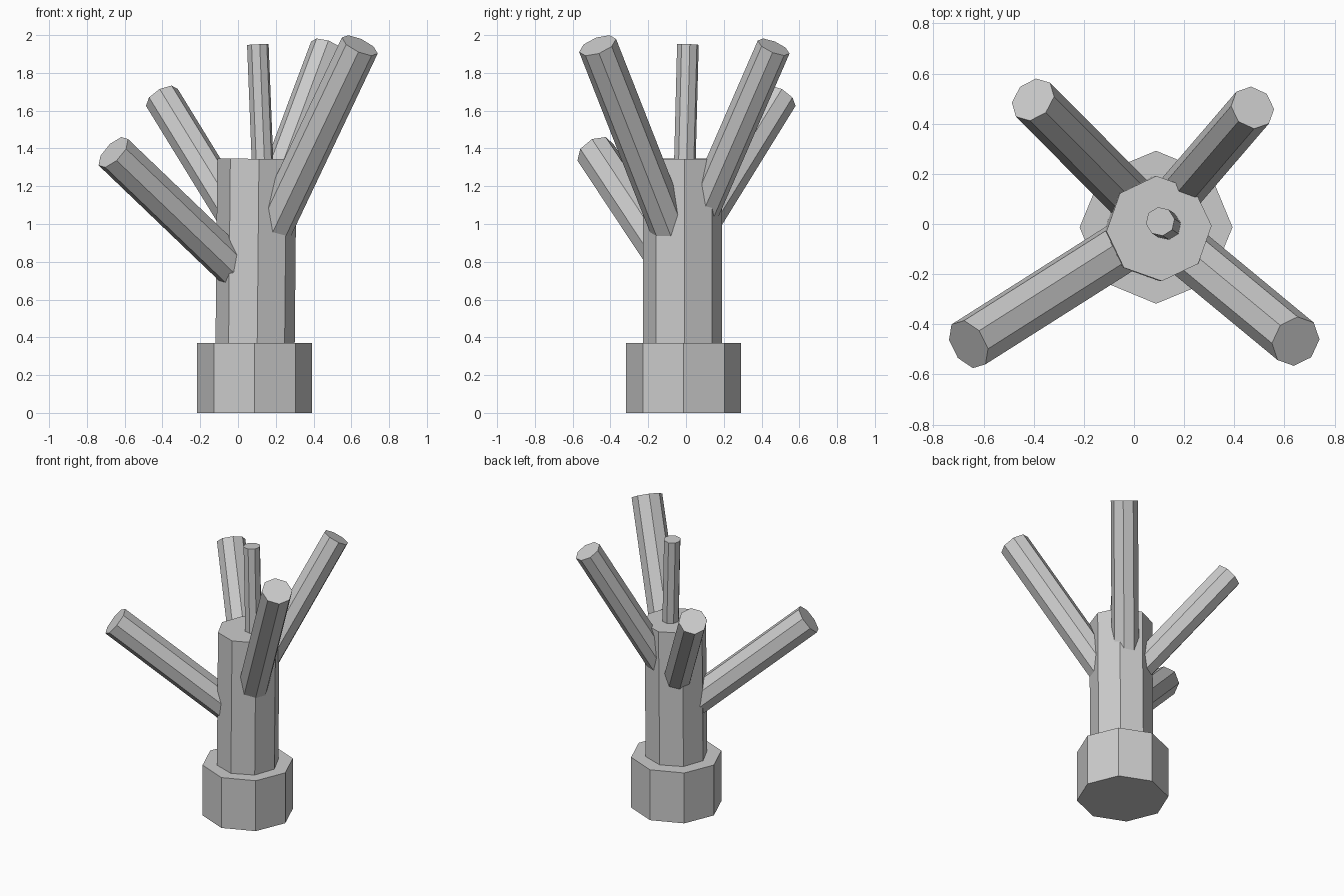
import bpy
from math import radians
from mathutils import Vector, Quaternion

if "Cube" in bpy.data.objects:
    bpy.data.objects.remove(bpy.data.objects["Cube"])


def limb(name, start, end, radius, twist=0):
    """Flat-shaded eight-sided cylinder running from start to end."""
    a, b = Vector(start), Vector(end)
    axis = b - a
    bpy.ops.mesh.primitive_cylinder_add(vertices=8, radius=radius,
                                        depth=axis.length, location=(a + b) / 2)
    obj = bpy.context.object
    obj.name = name
    turn = Vector((0, 0, 1)).rotation_difference(axis)
    obj.rotation_mode = 'QUATERNION'
    obj.rotation_quaternion = turn @ Quaternion((0, 0, 1), radians(twist))
    return obj


# Wide foot and slightly leaning trunk
limb("base", (0.088, -0.013, 0), (0.088, -0.013, 0.37), 0.305)
limb("trunk", (0.09, -0.018, 0.3), (0.10, -0.018, 1.345), 0.21, 3)

# Thin shoot on top
limb("top_twig", (0.133, -0.008, 1.25), (0.105, 0.01, 1.95), 0.058, 10)

# Four branches growing out of the trunk
limb("branch_front_left", (0.05, -0.03, 0.70), (-0.66, -0.48, 1.38), 0.106)
limb("branch_front_right", (0.115, -0.03, 0.83), (0.645, -0.468, 1.945), 0.104)
limb("branch_back_left", (0.07, 0.02, 0.90), (-0.403, 0.496, 1.67), 0.096)
limb("branch_back_right", (0.10, 0.03, 0.94), (0.473, 0.464, 1.937), 0.091)
